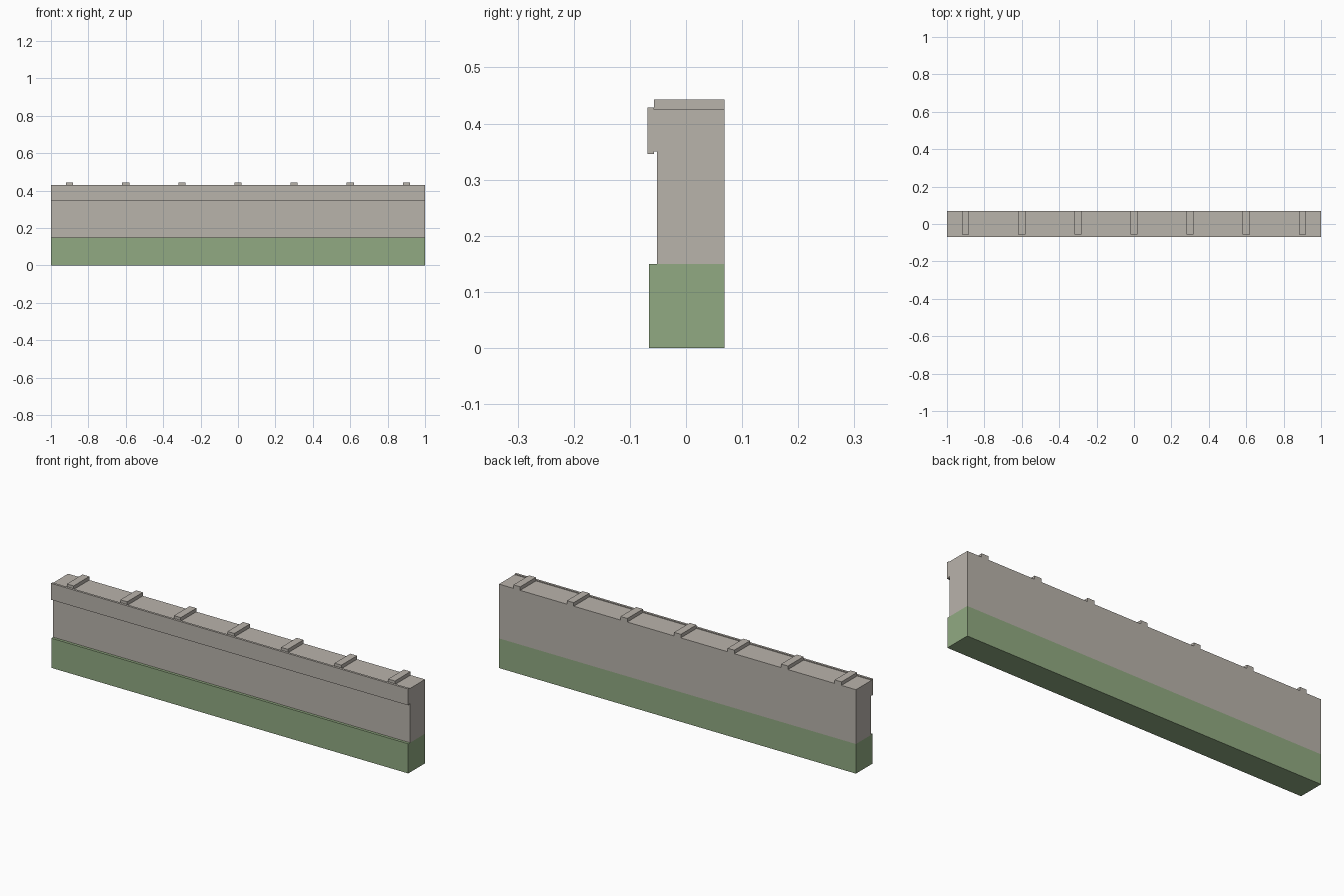
import bpy
import bmesh

cube = bpy.data.objects.get("Cube")
if cube:
    bpy.data.objects.remove(cube, do_unlink=True)

BACK = 0.0685


def make_material(name, colour):
    mat = bpy.data.materials.new(name)
    mat.use_nodes = True
    mat.diffuse_color = colour
    mat.node_tree.nodes["Principled BSDF"].inputs["Base Color"].default_value = colour
    return mat


def extrude_profile(name, profile, x0, x1, mat):
    """Extrude a (y, z) outline along x."""
    bm = bmesh.new()
    face = bm.faces.new([bm.verts.new((x0, y, z)) for y, z in profile])
    ext = bmesh.ops.extrude_face_region(bm, geom=[face])
    verts = [v for v in ext["geom"] if isinstance(v, bmesh.types.BMVert)]
    bmesh.ops.translate(bm, verts=verts, vec=(x1 - x0, 0, 0))
    bmesh.ops.recalc_face_normals(bm, faces=bm.faces)
    mesh = bpy.data.meshes.new(name)
    bm.to_mesh(mesh)
    bm.free()
    mesh.materials.append(mat)
    obj = bpy.data.objects.new(name, mesh)
    bpy.context.collection.objects.link(obj)
    return obj


def rect(y0, y1, z0, z1):
    return [(y0, z0), (y1, z0), (y1, z1), (y0, z1)]


stone = make_material("warm grey", (0.485, 0.451, 0.407, 1))
green = make_material("sage green", (0.283, 0.402, 0.223, 1))

# Green plinth
extrude_profile("plinth", rect(-0.066, BACK, 0, 0.15), -1, 1, green)

# Wall with its roof slab and the raised fascia along the front
wall_outline = [
    (BACK, 0.15), (BACK, 0.425), (-0.057, 0.425), (-0.057, 0.429),
    (-BACK, 0.429), (-BACK, 0.346), (-0.057, 0.346), (-0.057, 0.35),
    (-0.052, 0.35), (-0.052, 0.15),
]
extrude_profile("wall_and_fascia", wall_outline, -1, 1, stone)

# Evenly spaced battens across the roof
for i in range(-3, 4):
    x = i * 0.3
    extrude_profile(f"roof_batten_{i + 4}", rect(-0.057, BACK, 0.425, 0.443),
                    x - 0.019, x + 0.019, stone)
